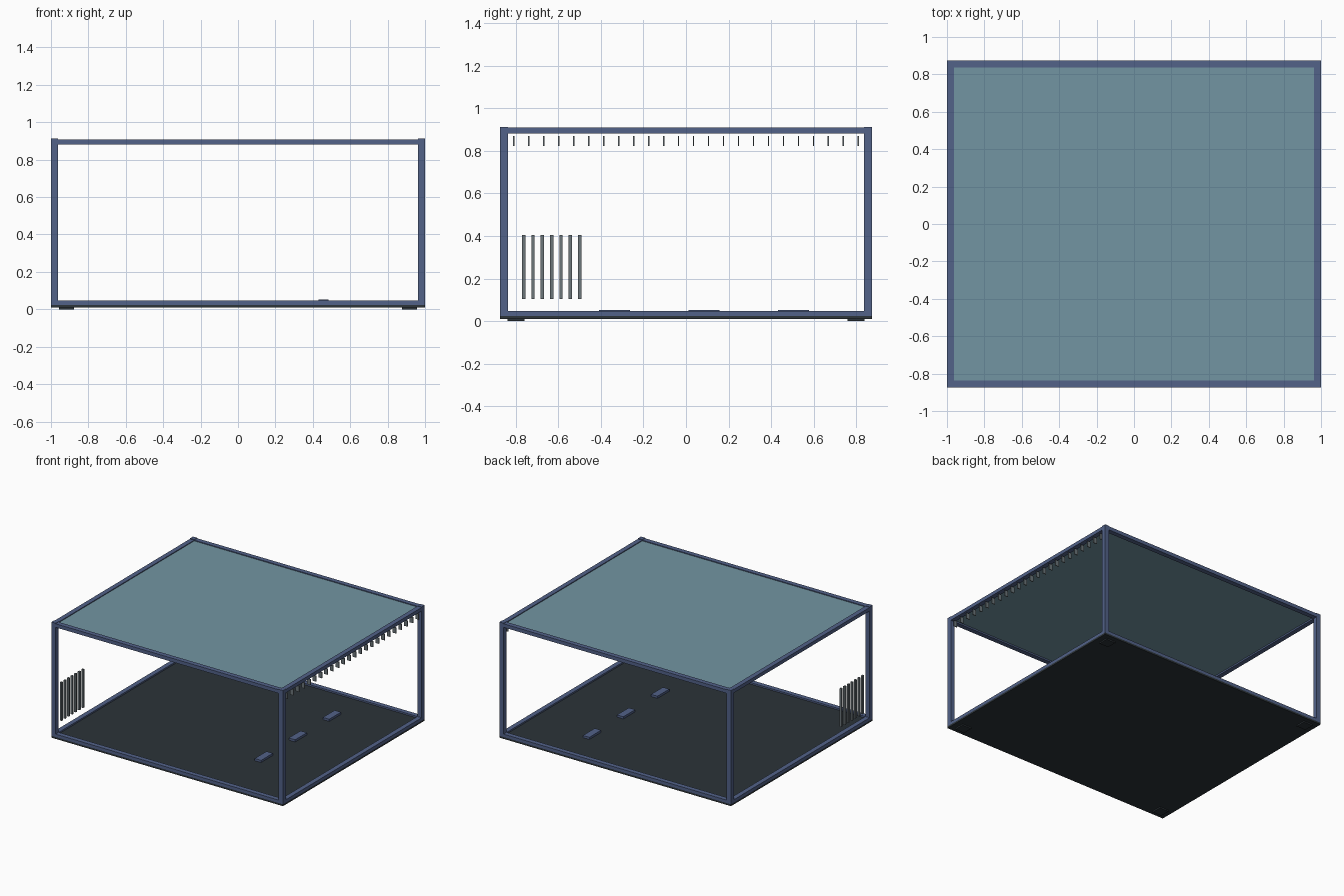
import bpy

if "Cube" in bpy.data.objects:
    bpy.data.objects.remove(bpy.data.objects["Cube"], do_unlink=True)


def material(name, r, g, b):
    m = bpy.data.materials.new(name)
    m.use_nodes = True
    m.diffuse_color = (r, g, b, 1)
    m.node_tree.nodes["Principled BSDF"].inputs["Base Color"].default_value = (r, g, b, 1)
    return m


blue = material("slate blue frame", 0.084, 0.122, 0.25)
teal = material("grey teal roof", 0.17, 0.3, 0.36)
dark = material("charcoal floor", 0.025, 0.033, 0.04)
grey = material("grey metal", 0.15, 0.18, 0.195)


def box(name, low, high, mat):
    """Box spanning two opposite corners."""
    bpy.ops.mesh.primitive_cube_add(size=1)
    ob = bpy.context.object
    ob.name = name
    ob.location = [(a + b) / 2 for a, b in zip(low, high)]
    ob.scale = [b - a for a, b in zip(low, high)]
    ob.data.materials.append(mat)
    return ob


X, Y, TOP = 1.0, 0.873, 0.912   # outer half sizes and height
W = 0.037                       # frame bar width
BASE = 0.024                    # underside of the frame

# Base slab and the floor inside the frame
box("base_slab", (-X, -Y, 0.01), (X, Y, BASE), dark)
box("floor", (-X + W, -Y + W, BASE), (X - W, Y - W, 0.035), dark)

# Thin recessed roof panel
box("roof_panel", (-X + W, -Y + W, 0.892), (X - W, Y - W, 0.902), teal)

# Corner posts and feet
for sx, side in ((-1, "right"), (1, "left")):
    for sy, end in ((-1, "front"), (1, "back")):
        xs = sorted((sx * X, sx * (X - W)))
        ys = sorted((sy * Y, sy * (Y - W)))
        box(f"{end}_{side}_post", (xs[0], ys[0], BASE), (xs[1], ys[1], TOP), blue)
        cx, cy = sx * 0.916, sy * 0.797
        box(f"{end}_{side}_foot", (cx - 0.04, cy - 0.04, 0), (cx + 0.04, cy + 0.04, 0.01), dark)

# Horizontal bars, bottom and top
for level, z0, z1 in (("bottom", BASE, 0.047), ("top", 0.88, 0.908)):
    for s, end, side in ((-1, "front", "right"), (1, "back", "left")):
        ys = sorted((s * Y, s * (Y - W)))
        box(f"{level}_{end}_bar", (-X + W, ys[0], z0), (X - W, ys[1], z1), blue)
        xs = sorted((s * X, s * (X - W)))
        box(f"{level}_{side}_bar", (xs[0], -Y + W, z0), (xs[1], Y - W, z1), blue)

# Three low plates on the floor
for i in range(3):
    y = -0.335 + i * 0.42
    box(f"floor_plate_{i + 1}", (0.43, y - 0.073, 0.035), (0.485, y + 0.073, 0.052), blue)

# Row of small louvre fins under the left roof bar
for i in range(24):
    y = -0.808 + i * 0.0703
    box(f"louvre_fin_{i + 1}", (0.967, y - 0.003, 0.822), (0.996, y + 0.003, 0.868), grey)

# Upright vent slats on the right side near the front
for i in range(7):
    y = -0.762 + i * 0.0438
    box(f"vent_slat_{i + 1}", (-0.998, y - 0.008, 0.105), (-0.983, y + 0.008, 0.404), grey)
